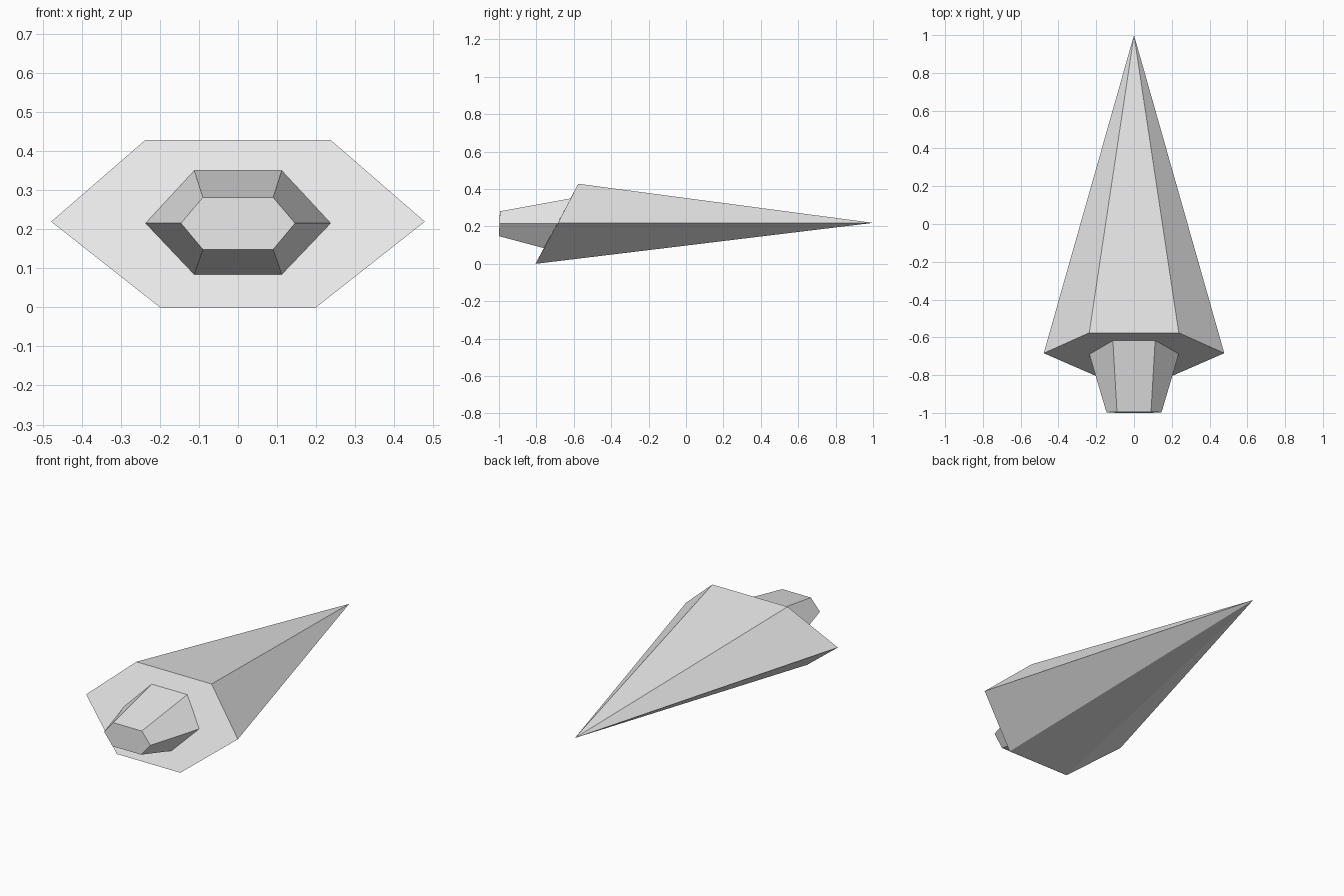
import bpy
import bmesh

# Remove the default cube
cube = bpy.data.objects.get("Cube")
if cube:
    bpy.data.objects.remove(cube, do_unlink=True)

# Material
grey = bpy.data.materials.new("light grey")
grey.use_nodes = True
colour = (0.8, 0.8, 0.8, 1)
grey.diffuse_color = colour
grey.node_tree.nodes["Principled BSDF"].inputs["Base Color"].default_value = colour


def hexagon(top, middle, bottom):
    """Mirror three (x, y, z) corners into a closed ring of six."""
    half = [top, middle, bottom]
    return half + [(-x, y, z) for x, y, z in reversed(half)]


def make_solid(name, base, tip):
    """Join a base ring to a matching ring, or to a single point."""
    bm = bmesh.new()
    ring = [bm.verts.new(p) for p in base]
    end = [bm.verts.new(p) for p in tip]
    bm.faces.new(ring)
    if len(end) > 1:
        bm.faces.new(end)
    for i in range(len(ring)):
        j = (i + 1) % len(ring)
        corners = [ring[i], ring[j], end[j % len(end)]]
        if len(end) > 1:
            corners.append(end[i])
        bm.faces.new(corners)
    bmesh.ops.recalc_face_normals(bm, faces=bm.faces)
    mesh = bpy.data.meshes.new(name)
    bm.to_mesh(mesh)
    bm.free()
    mesh.materials.append(grey)
    obj = bpy.data.objects.new(name, mesh)
    bpy.context.collection.objects.link(obj)
    return obj


# Long pointed hull with a slanted hexagonal stern
make_solid("hull",
           hexagon((0.237, -0.576, 0.428), (0.478, -0.684, 0.219), (0.2, -0.805, 0)),
           [(0, 1, 0.219)])

# Tapered engine nozzle growing out of the stern
make_solid("nozzle",
           hexagon((0.112, -0.615, 0.35), (0.237, -0.688, 0.215), (0.112, -0.76, 0.084)),
           hexagon((0.09, -0.995, 0.281), (0.146, -0.997, 0.215), (0.09, -1, 0.148)))
